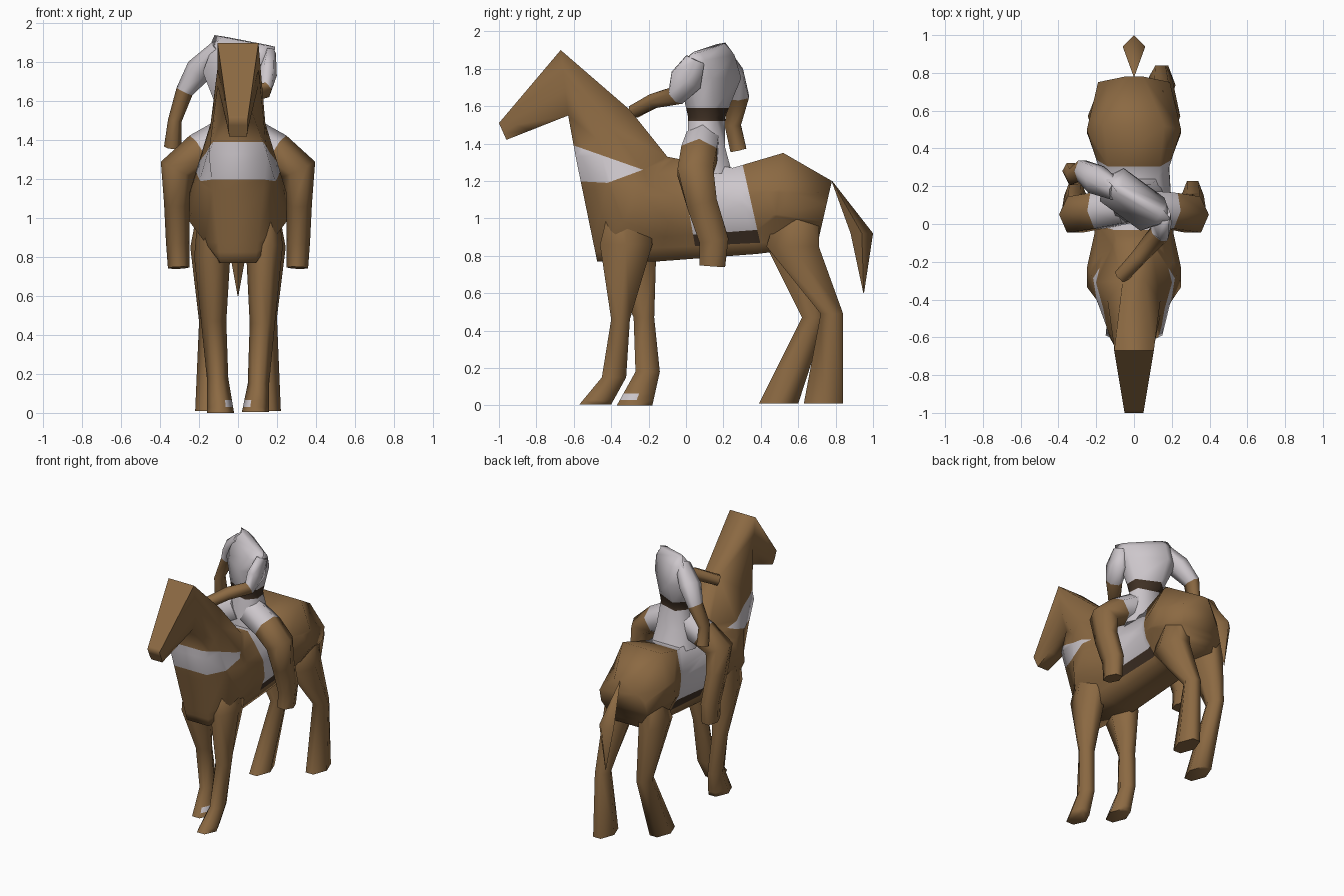
import bpy, bmesh, math
from mathutils import Vector, Matrix

cube = bpy.data.objects.get("Cube")
if cube:
    bpy.data.objects.remove(cube, do_unlink=True)


def material(name, rgb):
    m = bpy.data.materials.new(name)
    m.use_nodes = True
    m.diffuse_color = (*rgb, 1)
    m.node_tree.nodes["Principled BSDF"].inputs["Base Color"].default_value = (*rgb, 1)
    return m


MATS = [material("chestnut brown", (0.26, 0.142, 0.055)),
        material("pale grey", (0.61, 0.57, 0.6)),
        material("dark brown", (0.05, 0.03, 0.018))]
BROWN, PALE, DARK = range(3)


def loft(name, rings, colour=BROWN, cuts=(), rule=None):
    """Skin a list of rings, slice it along planes, then colour faces by rule."""
    bm = bmesh.new()
    loops = [[bm.verts.new(p) for p in ring] for ring in rings]
    n = len(loops[0])
    for i, (a, b) in enumerate(zip(loops, loops[1:])):
        for k in range(n):
            f = bm.faces.new((a[k], a[(k + 1) % n], b[(k + 1) % n], b[k]))
            f.material_index = colour[i] if isinstance(colour, list) else colour
    for end, row in ((0, loops[0]), (-1, loops[-1])):
        f = bm.faces.new(row)
        f.material_index = colour[end] if isinstance(colour, list) else colour
    bmesh.ops.recalc_face_normals(bm, faces=bm.faces)
    for co, no in cuts:
        bmesh.ops.bisect_plane(bm, geom=bm.verts[:] + bm.edges[:] + bm.faces[:],
                               plane_co=co, plane_no=no)
    if rule:
        for f in bm.faces:
            f.material_index = rule(f.calc_center_median())
    mesh = bpy.data.meshes.new(name)
    bm.to_mesh(mesh)
    bm.free()
    for m in MATS:
        mesh.materials.append(m)
    ob = bpy.data.objects.new(name, mesh)
    bpy.context.collection.objects.link(ob)
    bpy.ops.object.select_all(action='DESELECT')
    ob.select_set(True)
    bpy.context.view_layer.objects.active = ob
    bpy.ops.object.shade_smooth_by_angle(angle=math.radians(80))


def limb(name, path, colour, sides=6):
    """Tube through points (x, y, z, half width, half depth)."""
    pts = [Vector(p[:3]) for p in path]
    rings = []
    for i, p in enumerate(path):
        t = (pts[min(i + 1, len(pts) - 1)] - pts[max(i - 1, 0)]).normalized()
        u = Vector((0, 1, 0)).cross(t).normalized()
        v = t.cross(u)
        rings.append([pts[i] + u * p[3] * math.cos(a) + v * p[4] * math.sin(a)
                      for a in (math.tau * k / sides for k in range(sides))])
    loft(name, rings, colour)


# Horse head, neck and trunk: top point, bottom point, widths top / middle / bottom
def trunk_ring(top, bottom, wt, wm, wb):
    top, bottom = Vector((0, *top)), Vector((0, *bottom))
    half = [(wt, 0), (wm, .36), (wm, .62), (wb, 1)]
    side = [top.lerp(bottom, t) + Vector((w, 0, 0)) for w, t in half]
    return side + [Vector((-p.x, p.y, p.z)) for p in reversed(side)]


def line_cut(a, b):
    """Slicing plane running along x through two (y, z) points."""
    a, b = Vector((0, *a)), Vector((0, *b))
    return a, (b - a).cross(Vector((1, 0, 0))).normalized()


band_top = line_cut((-.6, 1.39), (-.23, 1.26))
band_low = line_cut((-.6, 1.2), (-.42, 1.19))
band_end = line_cut((-.42, 1.19), (-.23, 1.26))
cloth_front = line_cut((.04, .9), (-.03, 1.3))
cloth_back = line_cut((.39, .9), (.3, 1.3))
cloth_low = line_cut((0, .91), (.4, .94))
girth_low = line_cut((0, .85), (.4, .87))


def side_of(p, cut):
    return (p - cut[0]).dot(cut[1]) > 0


def above(p, cut):
    return side_of(p, cut) == (cut[1].z > 0)


def behind(p, cut):
    return side_of(p, cut) == (cut[1].y > 0)


def horse_colour(p):
    if (-.68 < p.y < -.2 and not above(p, band_top)
            and above(p, band_low) and above(p, band_end)):
        return PALE
    if behind(p, cloth_front) and not behind(p, cloth_back) and above(p, girth_low):
        return PALE if above(p, cloth_low) else DARK
    return BROWN


trunk = [((-1, 1.51), (-.96, 1.42), .05, .05, .045),
         ((-.67, 1.9), (-.63, 1.55), .105, .105, .07),
         ((-.3, 1.58), (-.59, 1.33), .06, .14, .15),
         ((-.1, 1.33), (-.475, .77), .09, .25, .09),
         ((0, 1.31), (-.15, .77), .11, .21, .12),
         ((.25, 1.27), (.38, .81), .13, .185, .12),
         ((.52, 1.35), (.46, .82), .16, .25, .13),
         ((.78, 1.2), (.7, .85), .05, .19, .1)]
loft("horse_body", [trunk_ring(*s) for s in trunk],
     cuts=[band_top, band_low, band_end, cloth_front, cloth_back, cloth_low, girth_low],
     rule=horse_colour)


# Horse legs: height, front and back, inner and outer edge
def horse_leg(name, side, rows, hoof_mark=False):
    rings = []
    for z, y0, y1, x0, x1 in rows:
        c = (x1 - x0) * .28
        rings.append([(side * x, y, z) for x, y in
                      ((x0 + c, y0), (x1 - c, y0), (x1, (y0 + y1) / 2),
                       (x1 - c, y1), (x0 + c, y1), (x0, (y0 + y1) / 2))])
    mid = (rows[-1][1] + rows[-1][2]) / 2
    if hoof_mark:
        loft(name, rings, cuts=[((0, 0, z), (0, 0, 1)) for z in (.03, .065)],
             rule=lambda p: PALE if .03 < p.z < .065 and abs(p.x) < .06 and p.y < mid else BROWN)
    else:
        loft(name, rings)


front_top = [(1.1, -.4, -.2, .05, .2), (.86, -.46, -.18, .04, .23)]
hind_top = [(1.14, .52, .71, .05, .19), (.85, .43, .71, .05, .245)]
horse_leg("front_leg_left", 1, front_top + [
    (.46, -.4, -.3, .06, .19), (.15, -.45, -.32, .05, .16), (.005, -.57, -.4, .02, .16)], True)
horse_leg("front_leg_right", -1, front_top[:1] + [
    (.8, -.42, -.16, .04, .225), (.47, -.28, -.17, .06, .19),
    (.18, -.27, -.14, .05, .16), (0, -.37, -.18, .02, .16)], True)
horse_leg("hind_leg_left", 1, hind_top + [
    (.49, .72, .84, .08, .2), (.01, .63, .84, .08, .22)])
horse_leg("hind_leg_right", -1, hind_top + [
    (.47, .62, .75, .08, .2), (.01, .39, .6, .08, .22)])

# Tail: a slim diamond
loft("tail", [[Vector((x * w, y + d * w, z)) for x, d in ((0, .06), (.06, 0), (0, -.06), (-.06, 0))]
              for y, z, w in ((.78, 1.2, .03), (.94, .92, 1), (.95, .6, .03))])


# Rider torso, twisting from the hips up to the shoulders
def torso_ring(cx, cy, z, hx, hy, turn, tilt):
    rot = Matrix.Rotation(math.radians(turn), 3, 'Z')
    shape = [(1, 0), (.7, .9), (-.7, .9), (-1, 0), (-.7, -.9), (.7, -.9)]
    return [Vector((cx, cy, z)) + rot @ Vector((hx * a, hy * b, -tilt * a)) for a, b in shape]


torso = [(0, .13, 1.24, .17, .13, 0, 0),
         (0, .11, 1.38, .14, .11, 0, 0),
         (0, .11, 1.54, .11, .085, -20, 0),
         (-.01, .13, 1.75, .19, .12, -36, 0),
         (.02, .125, 1.86, .2, .075, -34, .02),
         (.035, .12, 1.91, .18, .025, -30, .03)]
loft("rider_torso", [torso_ring(*r) for r in torso],
     cuts=[((0, 0, z), (0, 0, 1)) for z in (1.52, 1.59)],
     rule=lambda p: DARK if 1.52 < p.z < 1.59 else PALE)

# Rider legs
for side, word in ((1, "left"), (-1, "right")):
    limb("rider_leg_" + word,
         [(side * .05, .09, 1.41, .11, .1), (side * .195, .07, 1.34, .1, .11),
          (side * .31, .05, 1.25, .095, .11), (side * .315, .085, 1.08, .065, .095),
          (side * .31, .15, .88, .06, .09), (side * .305, .14, .745, .055, .08)],
         [PALE] + [BROWN] * 4)

# Rider arms: one swung back, one reaching to the neck
sleeve_then_skin = [PALE, PALE, BROWN, BROWN]
limb("rider_arm_right",
     [(-.1, .18, 1.88, .04, .06), (-.2, .235, 1.76, .07, .085), (-.275, .28, 1.65, .045, .065),
      (-.325, .25, 1.5, .035, .05), (-.335, .28, 1.365, .045, .05)], sleeve_then_skin)
limb("rider_arm_left",
     [(.165, .05, 1.85, .03, .06), (.15, 0, 1.74, .05, .1), (.13, -.055, 1.655, .045, .06),
      (.03, -.17, 1.63, .045, .045), (-.07, -.28, 1.57, .04, .04)], sleeve_then_skin)
